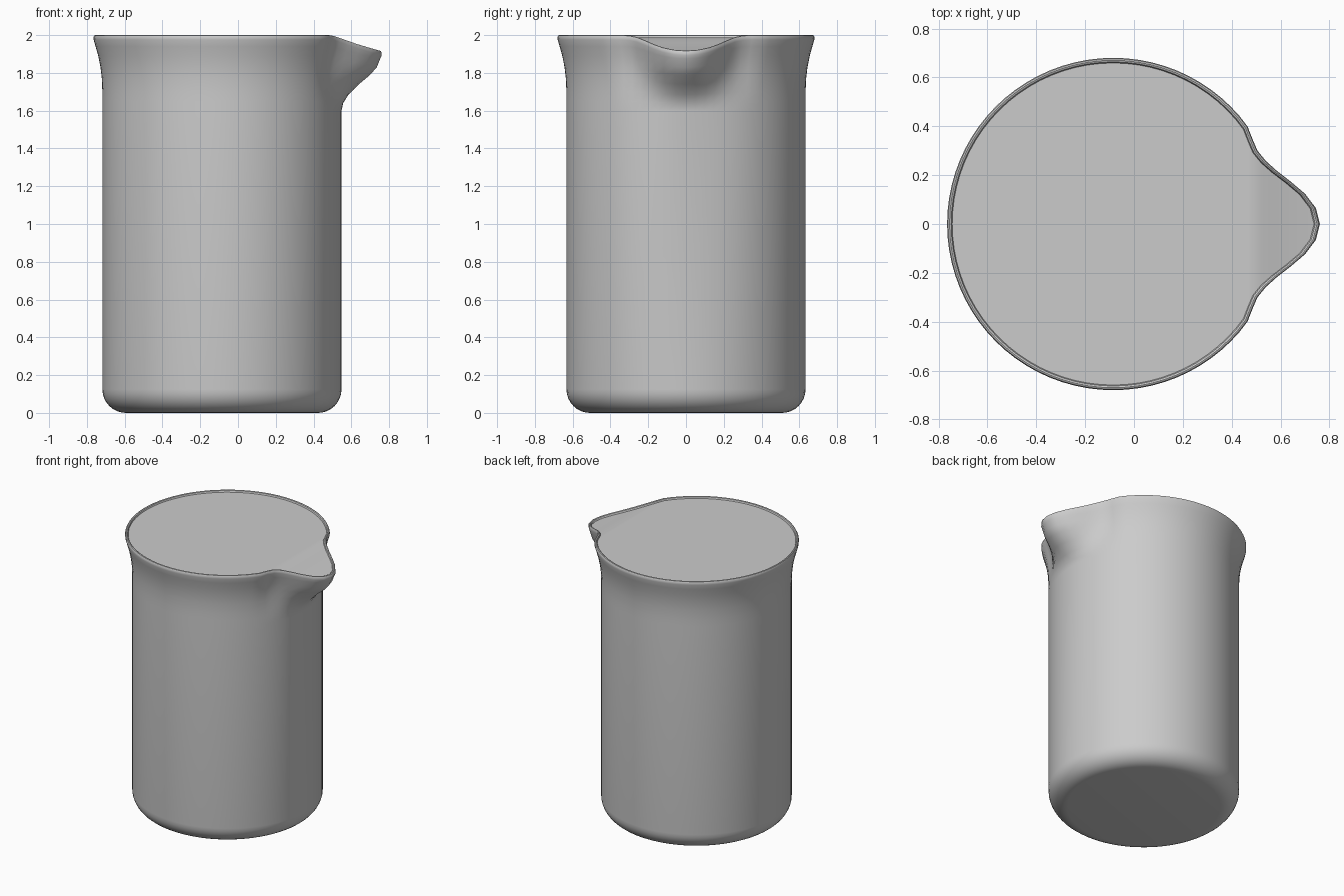
import bpy, bmesh
from math import cos, sin, pi, radians, degrees

cube = bpy.data.objects.get("Cube")
if cube:
    bpy.data.objects.remove(cube, do_unlink=True)

SEGMENTS = 80
CENTRE_X = -0.085
BODY_R = 0.633
CORNER = 0.125

grey = bpy.data.materials.new("plain grey")
grey.use_nodes = True
colour = (0.6, 0.6, 0.6, 1)
grey.diffuse_color = colour
grey.node_tree.nodes["Principled BSDF"].inputs["Base Color"].default_value = colour


def bell(angle, width):
    """Smooth bump: one at zero, nothing beyond the width in degrees."""
    return 0.5 + 0.5 * cos(pi * angle / width) if abs(angle) < width else 0


# Rows of the wall: radius and height of the round side, then of the spout tip
rows = []
for k in range(9):
    a = pi / 2 * k / 8
    r, z = BODY_R - CORNER * (1 - sin(a)), CORNER * (1 - cos(a))
    rows.append((r, z, r, z))
rows += [
    (BODY_R, 1.60, BODY_R, 1.60),
    (BODY_R, 1.65, 0.642, 1.64),
    (BODY_R, 1.70, 0.670, 1.685),
    (0.636, 1.77, 0.725, 1.74),
    (0.643, 1.83, 0.785, 1.79),
    (0.655, 1.89, 0.820, 1.83),
    (0.669, 1.94, 0.838, 1.875),
    (0.679, 1.975, 0.846, 1.893),
    (0.680, 1.99, 0.845, 1.908),
    (0.676, 1.998, 0.840, 1.916),
    (0.670, 2.00, 0.834, 1.918),
    (0.663, 1.997, 0.827, 1.915),
    (0.659, 1.987, 0.822, 1.905),
]

bm = bmesh.new()
rings = []
for r, z, tip_r, tip_z in rows:
    ring = []
    for i in range(SEGMENTS):
        a = 2 * pi * i / SEGMENTS
        d = degrees(a if a <= pi else a - 2 * pi)
        # The wall draws in slightly beside the spout
        pinch = 0.11 * bell(abs(d) - 28, 9)
        radius = r + (tip_r - r) * (bell(d, 24) - pinch)
        height = z + (tip_z - z) * bell(d, 30)
        ring.append(bm.verts.new((CENTRE_X + radius * cos(a), radius * sin(a), height)))
    rings.append(ring)

# Wall and rounded rim
for low, high in zip(rings, rings[1:]):
    for i in range(SEGMENTS):
        j = (i + 1) % SEGMENTS
        bm.faces.new((low[i], low[j], high[j], high[i]))

# Flat base
bm.faces.new(rings[0][::-1])

# Closed top in strips across the rim, sloping down into the spout
top = rings[-1]
half = SEGMENTS // 2
for i in range(half):
    corners = [top[i], top[i + 1], top[-i - 1], top[-i % SEGMENTS]]
    bm.faces.new(list(dict.fromkeys(corners)))

bmesh.ops.recalc_face_normals(bm, faces=bm.faces)
mesh = bpy.data.meshes.new("beaker_body")
bm.to_mesh(mesh)
bm.free()
mesh.materials.append(grey)
beaker = bpy.data.objects.new("beaker_body", mesh)
bpy.context.collection.objects.link(beaker)

bpy.ops.object.select_all(action="DESELECT")
beaker.select_set(True)
bpy.context.view_layer.objects.active = beaker
bpy.ops.object.shade_smooth_by_angle(angle=radians(35))
